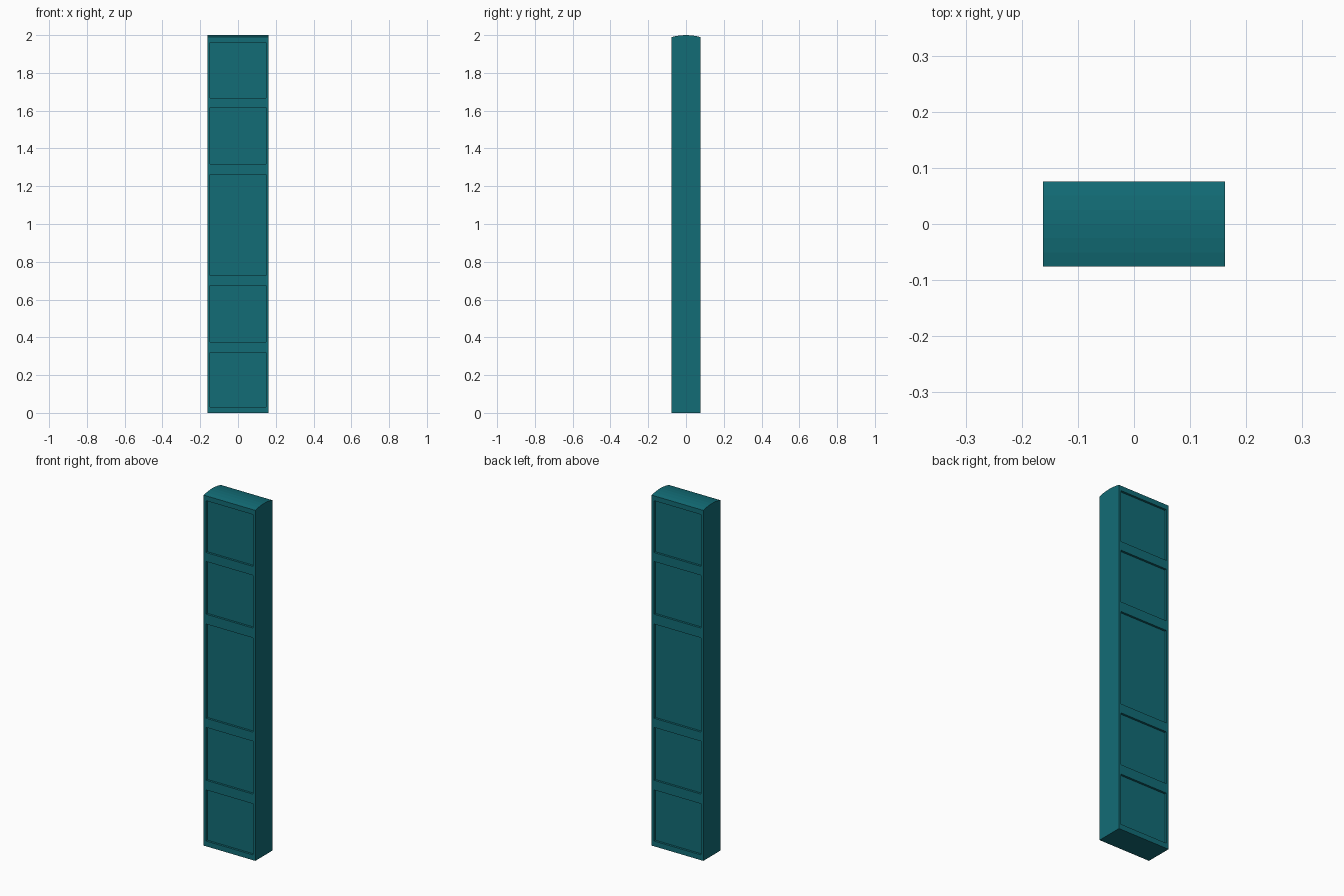
import bpy, bmesh

if "Cube" in bpy.data.objects:
    bpy.data.objects.remove(bpy.data.objects["Cube"])

W, D, H = 0.162, 0.076, 2.0        # half width, half depth, height
CROWN = 0.01                       # rise of the curved top
PANEL_X, RECESS = 0.148, 0.012
PANELS = [(0.03, 0.32), (0.375, 0.675), (0.727, 1.262), (1.318, 1.617), (1.668, 1.962)]


def make_object(name, bm):
    bmesh.ops.recalc_face_normals(bm, faces=bm.faces)
    mesh = bpy.data.meshes.new(name)
    bm.to_mesh(mesh)
    bm.free()
    obj = bpy.data.objects.new(name, mesh)
    bpy.context.collection.objects.link(obj)
    return obj


# Slab: side profile with a shallow crowned top, extruded across the width
bm = bmesh.new()
steps = 6
profile = [(-D, 0.0), (D, 0.0)]
for i in range(steps + 1):
    t = 1 - 2 * i / steps
    profile.append((D * t, H - CROWN * t * t))
face = bm.faces.new([bm.verts.new((-W, y, z)) for y, z in profile])
ext = bmesh.ops.extrude_face_region(bm, geom=[face])
bmesh.ops.translate(bm, vec=(2 * W, 0, 0),
                    verts=[v for v in ext["geom"] if isinstance(v, bmesh.types.BMVert)])
slab = make_object("panelled_slab", bm)

# Cutters: one block per recessed panel, on front and back
bm = bmesh.new()
for z0, z1 in PANELS:
    for side in (-1, 1):
        verts = bmesh.ops.create_cube(bm, size=1)["verts"]
        bmesh.ops.scale(bm, vec=(2 * PANEL_X, 0.1, z1 - z0), verts=verts)
        bmesh.ops.translate(bm, vec=(0, side * (D - RECESS + 0.05), (z0 + z1) / 2), verts=verts)
cutter = make_object("panel_cutter", bm)
cutter.hide_render = True
cutter.hide_set(True)

# Recessed panels
mod = slab.modifiers.new("recessed_panels", "BOOLEAN")
mod.operation = "DIFFERENCE"
mod.solver = "EXACT"
mod.object = cutter

# Teal paint
mat = bpy.data.materials.new("teal_paint")
mat.diffuse_color = (0.006, 0.15, 0.18, 1)
mat.use_nodes = True
mat.node_tree.nodes["Principled BSDF"].inputs["Base Color"].default_value = mat.diffuse_color
slab.data.materials.append(mat)
